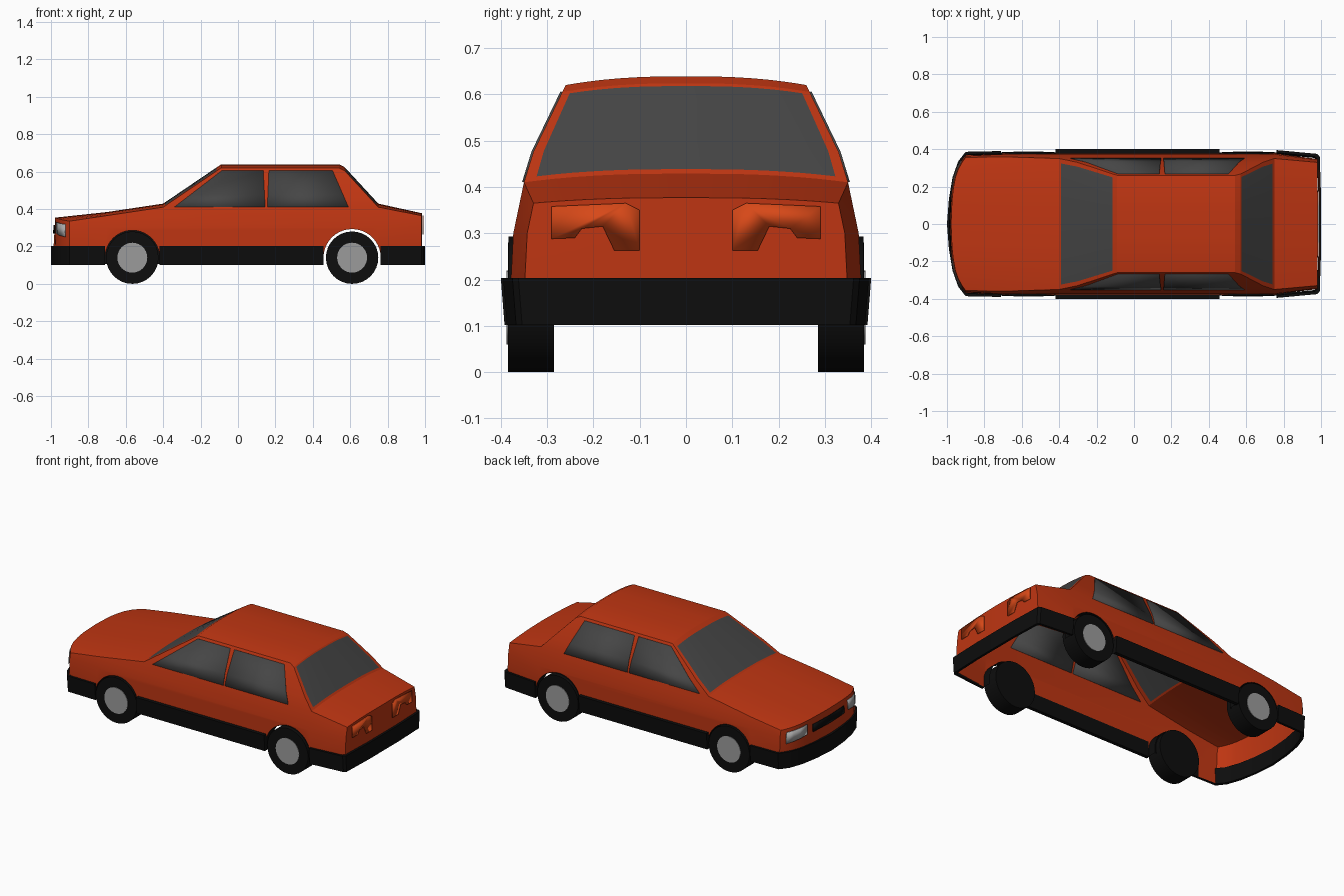
import bpy, bmesh, math
from mathutils import Matrix, Vector

if "Cube" in bpy.data.objects:
    bpy.data.objects.remove(bpy.data.objects["Cube"])

def material(name, r, g, b):
    m = bpy.data.materials.new(name)
    m.diffuse_color = (r, g, b, 1)
    m.use_nodes = True
    m.node_tree.nodes["Principled BSDF"].inputs["Base Color"].default_value = m.diffuse_color
    return m

RED = material("red paint", 0.52, 0.036, 0.006)
BLACK = material("black trim", 0.004, 0.004, 0.004)
GLASS = material("dark glass", 0.06, 0.06, 0.06)
METAL = material("wheel grey", 0.33, 0.33, 0.33)
LAMP = material("headlight grey", 0.40, 0.40, 0.40)
TAIL = material("tail light orange", 0.68, 0.065, 0.009)

def interp(table, v):
    for (a, p), (b, q) in zip(table, table[1:]):
        if v <= b:
            return p + (q - p) * (v - a) / (b - a)
    return table[-1][1]

# Half width of the body at a given length and height
SECTION = [(.1, .37), (.2, .378), (.3, .373), (.41, .35), (.475, .33), (.62, .26), (.7, .23)]
def width(x, z):
    return interp(SECTION, z) - .01 * max(0, (-.7 - x) / .2) - .03 * max(0, (x - .75) / .23)

# Plan curve of the nose, by fraction of the half width
NOSE = [(0, -.978), (.3, -.974), (.42, -.971), (.55, -.965), (.7, -.955), (.82, -.94), (.93, -.918), (1, -.9)]
T = [t for t, _ in NOSE]
def nose_point(t, z, out=0):
    return (interp(NOSE, t) - .06 * max(0, .335 - z) * (1 - t) - out, t * width(-.9, z), z)

def finish(name, bm, mats, solid=0, outward=True):
    """Turn a half-car bmesh into a mirrored object."""
    bm.normal_update()
    if outward:
        for f in bm.faces:
            c = f.calc_center_median()
            if f.normal.dot(c - Vector((c.x * .5, 0, .25))) < 0:
                f.normal_flip()
    else:
        bmesh.ops.recalc_face_normals(bm, faces=bm.faces)
    me = bpy.data.meshes.new(name)
    bm.to_mesh(me)
    bm.free()
    for m in mats:
        me.materials.append(m)
    ob = bpy.data.objects.new(name, me)
    bpy.context.collection.objects.link(ob)
    bpy.ops.object.select_all(action='DESELECT')
    ob.select_set(True)
    bpy.context.view_layer.objects.active = ob
    bpy.ops.object.shade_smooth_by_angle(angle=math.radians(20))
    if solid:
        s = ob.modifiers.new("thickness", 'SOLIDIFY')
        s.thickness, s.offset = solid, 0
    m = ob.modifiers.new("mirror", 'MIRROR')
    m.use_axis = (False, True, False)
    return ob

def grid(name, rows, mats, rule=None, solid=0, ring=False):
    bm = bmesh.new()
    vs = [[bm.verts.new(p) for p in r] for r in rows]
    n = len(rows)
    for i in range(n if ring else n - 1):
        for j in range(len(rows[0]) - 1):
            k = (i + 1) % n
            f = bm.faces.new((vs[i][j], vs[i][j + 1], vs[k][j + 1], vs[k][j]))
            if rule:
                f.material_index = rule(i, j)
    if ring:
        bm.faces.new([r[0] for r in vs])
        if abs(rows[0][-1][1]) > .01:
            bm.faces.new([r[-1] for r in vs])
    return finish(name, bm, mats, solid, not ring)

def side_panel(name, outline, mat, solid=0):
    """Flat outline in x/z, cut at the body creases and bent to the body width."""
    bm = bmesh.new()
    bm.faces.new([bm.verts.new((x, 0, z)) for x, z in outline])
    cuts = [((0, 0, z), (0, 0, 1)) for z in (.2, .3, .41, .475)]
    cuts += [((x, 0, 0), (1, 0, 0)) for x in (-.7, .75)]
    for co, no in cuts:
        bmesh.ops.bisect_plane(bm, geom=bm.verts[:] + bm.edges[:] + bm.faces[:],
                               dist=1e-5, plane_co=co, plane_no=no)
    for v in bm.verts:
        v.co.y = width(v.co.x, v.co.z)
    return finish(name, bm, [mat], solid)

# Body sides with wheel openings
EDGE = [(-.9, .335), (-.4, .41), (-.09, .62), (.54, .62), (.57, .605), (.75, .41), (.98, .365)]
WHEELS = (("front", -.565, .146), ("rear", .61, .153))
FLOOR = .105
def arch(cx, r, n=20):
    arc = [(cx - r * math.cos(math.pi * i / n), .14 + r * math.sin(math.pi * i / n)) for i in range(n + 1)]
    return [(cx - r, FLOOR)] + arc + [(cx + r, FLOOR)]

outline = [(-.9, FLOOR)]
for _, cx, r in WHEELS:
    outline += arch(cx, r)
outline += [(.98, FLOOR)] + EDGE[::-1]
side_panel("body_sides", outline, RED)

# Hood, windscreen, roof, rear window and boot as one skin
def lerp(a, b, f):
    return (a[0] + (b[0] - a[0]) * f, a[1] + (b[1] - a[1]) * f)
stations = [EDGE[0], lerp(EDGE[0], EDGE[1], .4), EDGE[1]]
stations += [lerp(EDGE[1], EDGE[2], f) for f in (.03, .31, .92)]
stations += EDGE[2:5] + [lerp(EDGE[4], EDGE[5], f) for f in (.03, .667, .95)] + EDGE[5:]
last = len(stations) - 1
def skin_row(i):
    x, z = stations[i]
    w = width(x, z)
    crown = .012 if i == last else .019
    row = []
    for t in T:
        px = interp(NOSE, t) if i == 0 else x + (.005 * (1 - t) if i == last else 0)
        row.append((px, t * w, z + crown * (1 - t ** 2.5)))
    return row
def skin_rule(i, j):
    return 1 if i in (3, 4, 9, 10) and T[j + 1] < .95 else 0
rows = [skin_row(i) for i in range(last + 1)]
grid("body_top", rows, [RED, GLASS], skin_rule)

# Nose and tail panels
LEVELS = (.3, .2, FLOOR)
grid("nose_panel", [rows[0]] + [[nose_point(t, z) for t in T] for z in LEVELS], [RED])
grid("tail_panel", [rows[-1]] + [[(.98 + .005 * (1 - t), t * width(.98, z), z) for t in T]
                                 for z in LEVELS], [RED])

# Side windows
side_panel("front_side_window", [(-.34, .41), (.145, .41), (.135, .605), (-.085, .605)], GLASS, .008)
side_panel("rear_side_window", [(.157, .41), (.59, .41), (.505, .605), (.165, .605)], GLASS, .008)

# Headlights and grille
lamp_t = [.55, .7, .82, .93]
grid("headlights", [[nose_point(t, .33 - .03 * (t - .55), .005) for t in lamp_t],
                    [nose_point(t, .27 - .05 * (t - .55), .005) for t in lamp_t]], [LAMP], solid=.004)
grid("grille", [[nose_point(t, z, .005) for t in (0, .3, .42)] for z in (.315, .27)], [BLACK], solid=.004)

# Tail lights
tail = [(.10, .35), (.13, .365), (.29, .358), (.29, .288), (.24, .29), (.225, .31),
        (.18, .315), (.155, .263), (.10, .263)]
bm = bmesh.new()
bm.faces.new([bm.verts.new((.988, y, z)) for y, z in tail])
finish("tail_lights", bm, [TAIL], .005)

# Black bumpers and sills
def skirt(name, path, o):
    def inner(x, y):
        return (x - math.copysign(o, x) if abs(x) > .89 else x, y - o if y > .2 else y)
    ins = [inner(*p) for p in path]
    grid(name, [[(x, y - (.008 if y > .2 else 0), .102) for x, y in path],
                [(x, y, .203) for x, y in path],
                [(x, y, .203) for x, y in ins],
                [(x, y - (.008 if y > .2 else 0), .102) for x, y in ins]], [BLACK], ring=True)
skirt("front_bumper", [(-.71, .39), (-.9, .386), (-.94, .335), (-.97, .25), (-.99, .13), (-1, 0)], .014)
skirt("rear_bumper", [(.762, .395), (.98, .375), (.993, .362), (1, .15), (1, 0)], .014)
skirt("sills", [(-.42, .40), (.458, .40)], .022)

# Wheel arches, tyres and hubs
def disc(name, x, y, r, depth, mat):
    bm = bmesh.new()
    bmesh.ops.create_cone(bm, cap_ends=True, segments=32, radius1=r, radius2=r, depth=depth,
                          matrix=Matrix.Translation((x, y, .14)) @ Matrix.Rotation(math.pi / 2, 4, 'X'))
    finish(name, bm, [mat], outward=False)

for end, cx, r in WHEELS:
    pts = arch(cx, r)
    grid(end + "_wheel_arch", [[(x, y, z) for x, z in pts] for y in (.383, .32)], [BLACK])
    if end == "front":
        bm = bmesh.new()
        bm.faces.new([bm.verts.new((x, .32, z)) for x, z in pts])
        finish("front_wheel_well", bm, [BLACK])
    disc(end + "_tyres", cx, .335, .14, .1, BLACK)
    disc(end + "_hubs", cx, .384, .08, .008, METAL)
